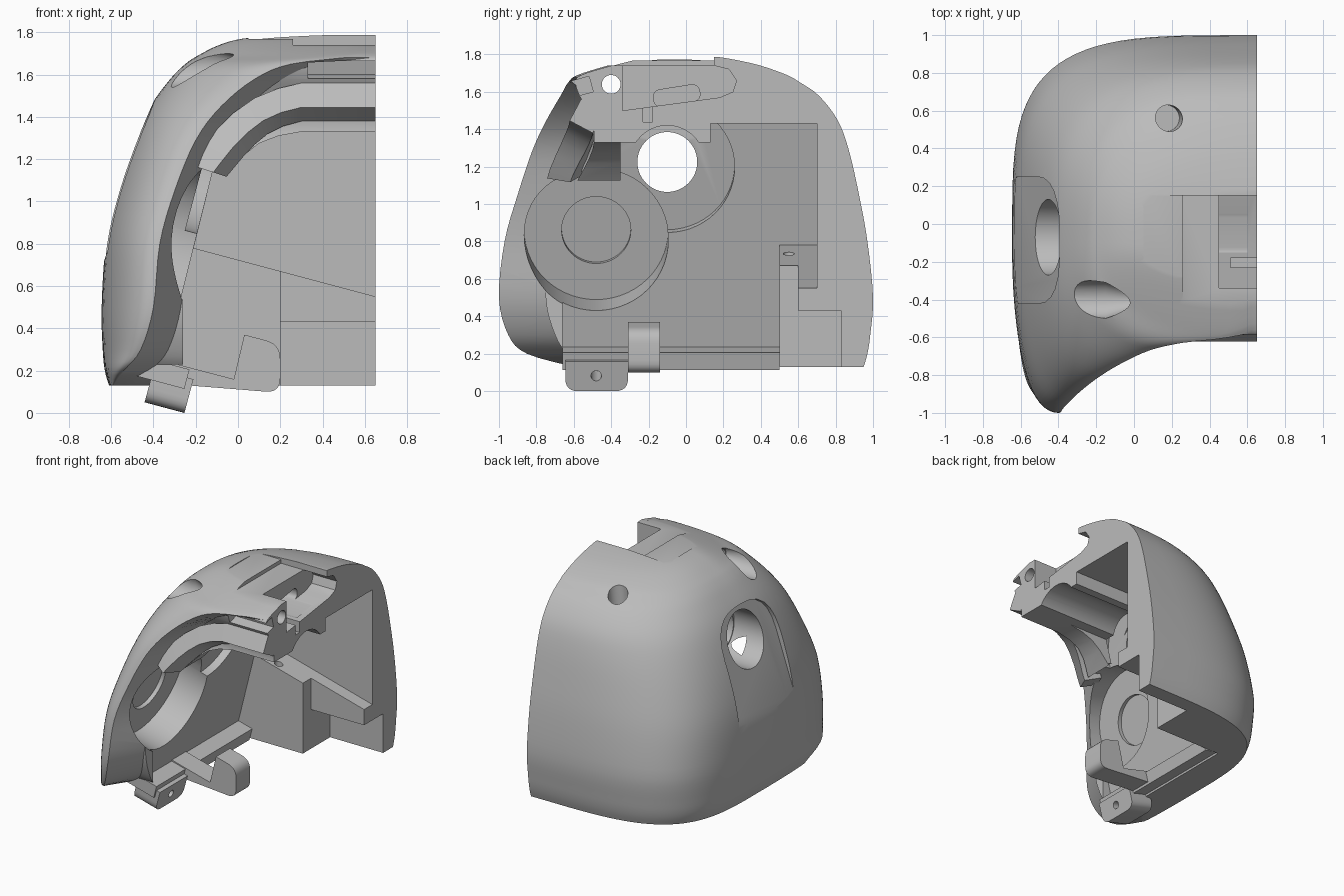
import bpy, bmesh, math
from mathutils import Matrix

if "Cube" in bpy.data.objects:
    bpy.data.objects.remove(bpy.data.objects["Cube"])

grey = bpy.data.materials.new("light grey")
grey.use_nodes = True
grey.diffuse_color = (0.5, 0.5, 0.5, 1)
grey.node_tree.nodes["Principled BSDF"].inputs["Base Color"].default_value = (0.5, 0.5, 0.5, 1)

# Frame leaning with the inner side wall: local x is the wall normal
TILT = Matrix.Translation((-0.21, 0, 0.78)) @ Matrix.Rotation(math.radians(15), 4, 'Y')
# Floor of the outer channel, which fades out towards the bottom
FADE = TILT @ Matrix.Translation((-0.35, 0, 0.45)) @ Matrix.Rotation(math.radians(4), 4, 'Y')
FLAT = Matrix.Identity(4)


def loft(name, rings, matrix=FLAT):
    """Skin closed rings of equal length and cap both ends."""
    bm = bmesh.new()
    rows = [[bm.verts.new(p) for p in ring] for ring in rings]
    for a, b in zip(rows, rows[1:]):
        for i in range(len(a)):
            j = (i + 1) % len(a)
            bm.faces.new((a[i], a[j], b[j], b[i]))
    bm.faces.new(rows[0])
    bm.faces.new(rows[-1])
    bm.transform(matrix)
    bmesh.ops.recalc_face_normals(bm, faces=bm.faces)
    mesh = bpy.data.meshes.new(name)
    bm.to_mesh(mesh)
    bm.free()
    mesh.materials.append(grey)
    obj = bpy.data.objects.new(name, mesh)
    bpy.context.collection.objects.link(obj)
    return obj


def prism_x(name, pts, lo, hi, matrix=FLAT):
    return loft(name, [[(x, y, z) for y, z in pts] for x in (lo, hi)], matrix)


def prism_y(name, pts, lo, hi, matrix=FLAT):
    return loft(name, [[(x, y, z) for x, z in pts] for y in (lo, hi)], matrix)


def oval(cy, cz, ry, rz=None, n=56):
    rz = rz or ry
    return [(cy + ry * math.cos(math.tau * i / n), cz + rz * math.sin(math.tau * i / n))
            for i in range(n)]


def rect(a0, a1, b0, b1):
    return [(a0, b0), (a1, b0), (a1, b1), (a0, b1)]


def turned(cy, cz, w, h, deg):
    c, s = math.cos(math.radians(deg)), math.sin(math.radians(deg))
    return [(cy + c * a - s * b, cz + s * a + c * b) for a, b in rect(-w / 2, w / 2, -h / 2, h / 2)]


def rounded(pts, corners, r, steps=6):
    """Replace the chosen polygon corners with arcs."""
    out = []
    for i, p in enumerate(pts):
        if i not in corners:
            out.append(p)
            continue
        ends = []
        for q in (pts[i - 1], pts[(i + 1) % len(pts)]):
            d = math.dist(p, q)
            ends.append([p[k] + (q[k] - p[k]) * r / d for k in (0, 1)])
        for s in range(steps + 1):
            t = s / steps
            out.append(tuple((1 - t) ** 2 * ends[0][k] + 2 * t * (1 - t) * p[k] + t * t * ends[1][k]
                             for k in (0, 1)))
    return out


def cut(obj, cutters):
    for c in cutters:
        mod = obj.modifiers.new(c.name, 'BOOLEAN')
        mod.operation, mod.solver, mod.object = 'DIFFERENCE', 'EXACT', c
    bpy.context.view_layer.update()
    graph = bpy.context.evaluated_depsgraph_get()
    mesh = bpy.data.meshes.new_from_object(obj.evaluated_get(graph))
    obj.modifiers.clear()
    obj.data = mesh
    for c in cutters:
        bpy.data.objects.remove(c)


# Outer shell levels: height, side reach, back reach, ridge x, ridge y, rim depth
LEVELS = [
    (.13, .61, .95, -.59, -.60, .10), (.2, .63, .97, -.54, -.85, .22),
    (.3, .64, .985, -.46, -.95, .25), (.5, .645, 1.0, -.40, -1.0, .25),
    (.8, .625, .97, -.37, -.97, .25), (1.05, .57, .925, -.30, -.90, .28),
    (1.29, .49, .87, -.20, -.82, .32), (1.45, .415, .81, -.08, -.745, .24),
    (1.58, .32, .71, .08, -.67, .10), (1.65, .25, .61, .25, -.63, .04),
    (1.69, .19, .54, .56, -.58, .02), (1.74, .09, .40, .58, -.42, .02),
    (1.77, -.02, .27, .58, -.30, .02), (1.787, -.2, .17, .58, -.2, .02)]


def spline(t):
    i = min(int(t), len(LEVELS) - 2)
    f = t - i
    a, b, c, d = (LEVELS[max(0, min(len(LEVELS) - 1, i + k))] for k in (-1, 0, 1, 2))
    return [q + f * ((r - p) / 2 + f * (p - 2.5 * q + 2 * r - s / 2 + f * (1.5 * (q - r) + (s - p) / 2)))
            for p, q, r, s in zip(a, b, c, d)]


def quarter(cx, cy, a, b, n, start, end, count):
    for i in range(count):
        t = start + (end - start) * i / (count - 1)
        c, s = abs(math.cos(t)), abs(math.sin(t))
        yield cx - a * c ** (2 / n), cy + b * s ** (2 / n)


rings = []
STEPS = 4
MID = -.1
for k in range(STEPS * (len(LEVELS) - 1) + 1):
    z, side, back, rx, ry, rim = spline(k / STEPS)
    rx = min(rx, .58)
    power = 3.9 - 1.3 * max(0, (z - .5) / 1.3)
    ring = list(quarter(.65, MID, .65 + side, back - MID, power, math.pi / 2, 0, 25))
    ring += list(quarter(rx, MID, rx + side, ry - MID, 2.2, 0, math.pi / 2, 21))[1:]
    ring += [(min(rx + .13, .62), ry + rim), (.65, ry + rim)]
    rings.append([(x, y, z) for x, y in ring])
shell = loft("head_shell", rings)

# Inner cavities, pockets and holes
wall_low, wall_top = (-.43, -.1), (-.048, 1.43)
arch = [(-.12, 1.14), (-.06, 1.12), (.03, 1.22), (.1, 1.275), (.19, 1.31), (.3, 1.33), (1, 1.33), (1, -.1)]
notch = [(-.34, 1.5), (.18, 1.57), (.25, 1.6), (.27, 1.66), (.23, 1.72), (.15, 1.74), (.15, 2), (-.34, 2)]
cut(shell, [
    prism_y("face_opening", [(-.26, -.1), (-.26, .59)] + arch, -1.4, -.65),
    prism_y("front_cavity", [wall_low] + arch, -.66, -.34),
    prism_y("side_cavity", [wall_low, (-.073, 1.33), (1, 1.33), (1, -.1)], -.35, .14),
    prism_y("mid_cavity", [wall_low, wall_top, (1, 1.43), (1, -.1)], .13, .5),
    prism_y("rear_cavity", [(-.21, .78), wall_top, (1, 1.43), (1, .457)], .49, .7),
    prism_x("shelf_recess", rect(.45, .6, -.1, .72), .2, 1),
    prism_x("floor_pocket", rect(.55, .83, -.1, .43), .2, 1),
    prism_x("ear_cup", oval(-.48, .025, .385), -.22, .06, TILT),
    prism_x("ear_disc", oval(-.48, .025, .185), -.25, 0, TILT),
    prism_x("side_cup", oval(-.1, .43, .36), -.06, .03, TILT),
    prism_x("side_bore", oval(-.1, 1.22, .2), -.12, 1),
    prism_x("side_hole", oval(-.1, 1.225, .16), -1, 1),
    prism_x("side_hole_mouth", oval(-.07, 1.24, .2), -1, -.22),
    prism_x("outer_channel", rounded(rect(-.42, .25, -.85, .18), (0, 1, 2, 3), .3), -.6, 0, FADE),
    prism_x("top_flat", rect(-.9, .15, 1.768, 2), .05, 1),
    prism_x("top_step", rect(-.9, .15, 1.74, 2), .26, 1),
    prism_x("top_notch", notch, .45, 1),
    prism_x("notch_slot", rounded(turned(-.05, 1.58, .25, .09, 9), (0, 1, 2, 3), .044), .3, .6),
    prism_x("notch_slit", rect(-.23, -.18, 1.44, 1.65), .51, 1),
    prism_x("brow_groove", turned(-.57, 1.625, .13, .085, 15), .33, 1),
    prism_x("cross_hole", oval(-.4, 1.64, .05), -1, 1),
    loft("cross_hole_mouth", [[(x, y, z) for y, z in oval(-.4, 1.64, r)]
                              for x, r in ((-1, .1), (-.15, .1), (-.02, .055))]),
    loft("rear_top_hole", [[(x + dx, y, z) for x, y in oval(.2, .56, .07)]
                           for dx, z in ((-.03, 1.5), (.02, 2))]),
    loft("shelf_hole", [[(x, y, z) for x, y in oval(-.04, .55, .03)] for z in (.6, .8)]),
])

# Lip under the brow, swept along the arch: x, y, z, outward angle
LIP = [(.65, -.53, 1.47, 90), (.3, -.53, 1.47, 90), (.2, -.535, 1.445, 97), (.11, -.55, 1.405, 110),
       (.03, -.575, 1.345, 125), (-.04, -.605, 1.275, 140), (-.1, -.635, 1.2, 152), (-.14, -.65, 1.145, 162)]
lip_rings = []
for x, y, z, deg in LIP:
    c, s = math.cos(math.radians(deg)), math.sin(math.radians(deg))
    lip_rings.append([(x + c * r, y + d, z + s * r) for d, r in turned(0, 0, .14, .13, -28)])
lip = loft("brow_lip", lip_rings)

# Floor rail, hook and screw tab along the bottom edge
rail = prism_y("floor_rail", rect(-.12, .13, -.655, -.56), -.66, .5, TILT)
hook_pts = [(-.36, .14), (.2, .095), (.2, .325), (.03, .37), (-.02, .16), (-.25, .22), (-.36, .25)]
hook = prism_y("floor_hook", rounded(hook_pts, (1, 2), .07), -.31, -.14)
tab = prism_x("screw_tab", rounded(rect(-.645, -.31, -.765, -.6), (0, 1), .07), -.035, .16, TILT)
cut(tab, [prism_x("screw_hole", oval(-.48, -.68, .028, n=24), -.2, .4, TILT)])

# Smooth shading with sharp edges kept
bpy.ops.object.select_all(action='DESELECT')
for part in (shell, lip, rail, hook, tab):
    part.select_set(True)
bpy.context.view_layer.objects.active = shell
bpy.ops.object.shade_smooth_by_angle(angle=math.radians(28))
